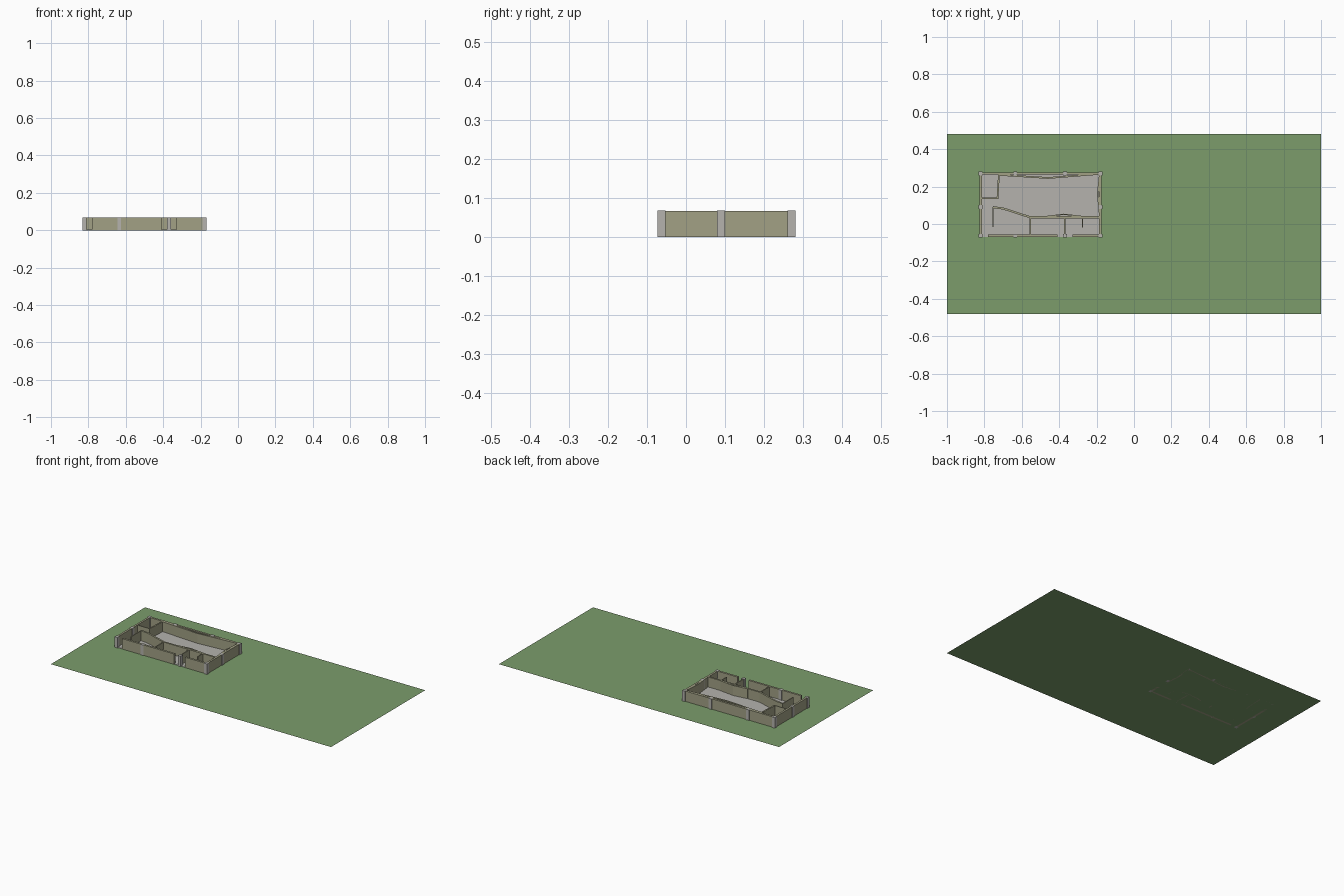
import bpy
import bmesh
from mathutils import Vector

cube = bpy.data.objects.get("Cube")
if cube:
    bpy.data.objects.remove(cube, do_unlink=True)

HEIGHT = 0.067
FLOOR = 0.003


def material(name, color):
    mat = bpy.data.materials.new(name)
    mat.use_nodes = True
    mat.diffuse_color = (*color, 1)
    mat.node_tree.nodes["Principled BSDF"].inputs["Base Color"].default_value = (*color, 1)
    return mat


grass = material("grass green", (0.2, 0.335, 0.148))
stone = material("light grey", (0.46, 0.45, 0.42))
plaster = material("olive plaster", (0.36, 0.355, 0.235))


def finish(bm, name, mat):
    bmesh.ops.recalc_face_normals(bm, faces=bm.faces)
    mesh = bpy.data.meshes.new(name)
    bm.to_mesh(mesh)
    bm.free()
    mesh.materials.append(mat)
    obj = bpy.data.objects.new(name, mesh)
    bpy.context.collection.objects.link(obj)
    return obj


def box(name, x0, x1, y0, y1, z0, z1, mat):
    bm = bmesh.new()
    bmesh.ops.create_cube(bm, size=1)
    for v in bm.verts:
        v.co = (x1 if v.co.x > 0 else x0, y1 if v.co.y > 0 else y0, z1 if v.co.z > 0 else z0)
    return finish(bm, name, mat)


def wall(name, path, thick):
    """Upright wall with mitred corners along a plan path."""
    pts = [Vector(p) for p in path]
    dirs = [(b - a).normalized() for a, b in zip(pts, pts[1:])]
    bm = bmesh.new()
    rings = []
    for i, p in enumerate(pts):
        before, after = dirs[max(i - 1, 0)], dirs[min(i, len(dirs) - 1)]
        along = (before + after).normalized()
        side = Vector((-along.y, along.x)) * (thick / 2 / along.dot(after))
        rings.append([bm.verts.new((*(p + side * s), z))
                      for s, z in ((1, 0), (1, HEIGHT), (-1, HEIGHT), (-1, 0))])
    for a, b in zip(rings, rings[1:]):
        for k in range(4):
            n = (k + 1) % 4
            bm.faces.new((a[k], a[n], b[n], b[k]))
    bm.faces.new(rings[0])
    bm.faces.new(rings[-1])
    return finish(bm, name, plaster)


# Flat lawn
bm = bmesh.new()
bmesh.ops.create_grid(bm, x_segments=1, y_segments=1, size=1)
for v in bm.verts:
    v.co.y *= 0.48
finish(bm, "lawn", grass)

# Building floor
LEFT, RIGHT, FRONT, BACK, MID = -0.82, -0.18, -0.063, 0.27, 0.09
box("floor", LEFT - 0.006, RIGHT + 0.006, FRONT - 0.006, BACK + 0.006, 0.0005, FLOOR, stone)

# Columns around the perimeter
spots = [(x, y) for x in (LEFT, -0.635, -0.368, RIGHT) for y in (FRONT, BACK)]
spots += [(LEFT, MID), (RIGHT, MID)]
for i, (x, y) in enumerate(spots):
    r = 0.0105
    box(f"column_{i + 1}", x - r, x + r, y - r, y + r, 0, HEIGHT + 0.0005, stone)

# Outer walls, with door gaps on the front
OUTER = 0.013
wall("back_wall", [(LEFT, BACK), (RIGHT, BACK)], OUTER)
wall("east_wall", [(RIGHT, FRONT), (RIGHT, BACK)], OUTER)
wall("west_wall", [(LEFT, FRONT), (LEFT, BACK)], OUTER)
wall("front_wall_west", [(-0.78, FRONT), (-0.408, FRONT)], OUTER)
wall("front_wall_east", [(-0.328, FRONT), (RIGHT, FRONT)], OUTER)

# Lining walls of the main hall
wall("hall_back_lining", [(-0.725, 0.263), (-0.46, 0.246), (-0.185, 0.268)], 0.009)
wall("hall_west_lining", [(-0.722, 0.268), (-0.73, 0.135)], 0.009)
wall("hall_east_lining", [(-0.183, 0.265), (-0.194, 0.16), (-0.182, 0.037)], 0.008)
wall("hall_front_wall", [(-0.755, 0.09), (-0.70, 0.083), (-0.555, 0.036), (-0.182, 0.036)], 0.011)
wall("hall_front_bow", [(-0.47, 0.04), (-0.375, 0.052), (-0.275, 0.04)], 0.006)

# Thin partitions between the side rooms
wall("lobby_partition", [(LEFT, 0.138), (-0.73, 0.138)], 0.006)
for i, (x, top, bottom) in enumerate([(-0.753, 0.09, -0.015), (-0.555, 0.036, FRONT),
                                      (-0.37, 0.036, -0.055), (-0.275, 0.036, -0.02)]):
    wall(f"room_partition_{i + 1}", [(x, top), (x, bottom)], 0.006)
